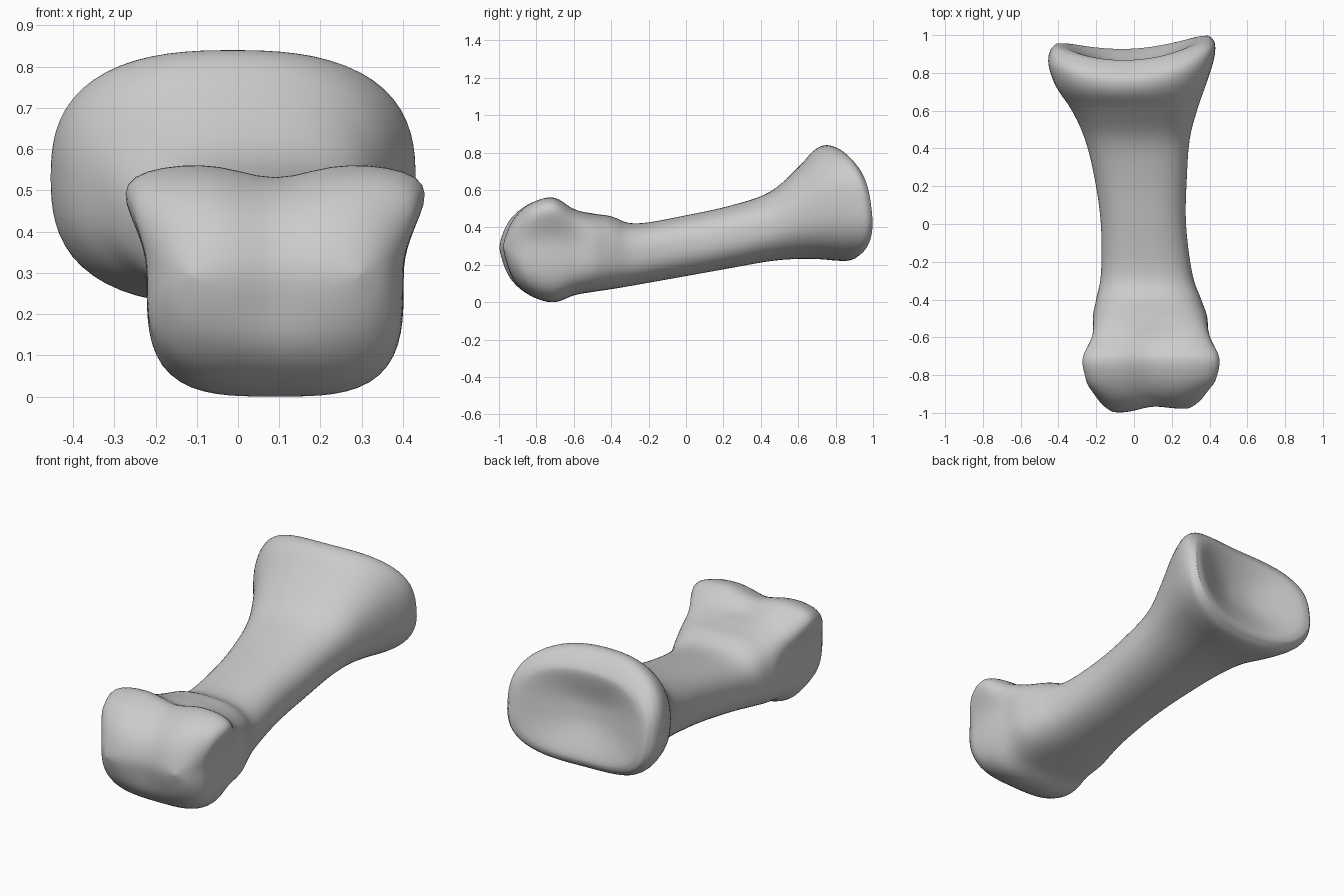
import bpy, bmesh, math

cube = bpy.data.objects.get("Cube")
if cube:
    bpy.data.objects.remove(cube, do_unlink=True)

# Cross-sections along the bone: y, left x, right x, bottom z, top z, squareness
STATIONS = [
    (-1.005, -.15, .33, .295, .295, 2.6),
    (-.97, -.23, .41, .165, .415, 3),
    (-.9, -.275, .45, .08, .495, 3.4),
    (-.8, -.28, .46, .02, .55, 3.4),
    (-.7, -.28, .46, 0, .565, 3.4),
    (-.6, -.27, .45, .037, .505, 3.2),
    (-.5, -.25, .42, .055, .475, 2.9),
    (-.4, -.205, .36, .07, .46, 2.7),
    (-.27, -.175, .31, .092, .42, 2.5),
    (0, -.175, .275, .14, .465, 2.4),
    (.25, -.21, .28, .185, .52, 2.4),
    (.45, -.26, .295, .22, .59, 2.4),
    (.6, -.33, .335, .232, .72, 2.4),
    (.7, -.415, .385, .23, .81, 2.5),
    (.78, -.453, .425, .222, .84, 2.6),
    (.84, -.445, .428, .225, .825, 2.7),
    (.885, -.415, .4, .255, .775, 2.7),
]
SIDES, STEPS = 72, 5


def spline(a, b, c, d, t):
    """Smooth blend from b to c."""
    return b + .5 * t * (c - a + t * (2*a - 5*b + 4*c - d + t * (3*(b - c) + d - a)))


def ramp(v, start, end):
    t = max(0, min(1, (v - start) / (end - start)))
    return t * t * (3 - 2 * t)


def shape(x, y, z):
    """Sculpt the two joint ends."""
    # Knuckle: waisted sides, flared upper edges and a central groove
    head = ramp(y, -.35, -.62)
    flare = .84 + 7.5 * max(0, z - .3) ** 2
    x = .09 + (x - .09) * (1 + head * (flare - 1))
    groove = math.exp(-((x - .09) / .11) ** 2) * ramp(y, -.5, -.68)
    z -= (z - .28) * .13 * groove * ramp(z, .1, .4)
    y_out = y - (y + .7) * .1 * groove * ramp(z, .02, .25)
    # Knuckle front: rounded corners, one lobe slightly further back
    front = ramp(y, -.8, -1)
    y_out += front * (.04 * ((x - .09) / .3) ** 4 + .02 * ramp(x, 0, .25))
    # Socket: tilted rim with corners swept backwards
    base = ramp(y, .55, .85)
    y_out += base * (.5 * x * x + .06 * x - .13 * (z - .53))
    return x, y_out, z


def ring(bm, section):
    y, x0, x1, z0, z1, power = section
    verts = []
    for i in range(SIDES):
        a = math.tau * i / SIDES
        c, s = math.cos(a), math.sin(a)
        r = (abs(c) ** power + abs(s) ** power) ** (-1 / power)
        verts.append(bm.verts.new(shape((x0 + x1) / 2 + (x1 - x0) / 2 * c * r, y,
                                        (z0 + z1) / 2 + (z1 - z0) / 2 * s * r)))
    return verts


# Interpolated sections; the front is mirrored so the knuckle closes roundly
y, x0, x1, z0, z1, power = STATIONS[1]
guides = [(y, x0, x1, z1, z0, power)] + STATIONS + [STATIONS[-1]]
sections = []
for four in zip(guides, guides[1:], guides[2:], guides[3:]):
    for j in range(STEPS):
        sections.append([spline(*vals, j / STEPS) for vals in zip(*four)])
sections.append(list(STATIONS[-1]))

# Concave socket face, shrinking rings that sink into the end
y, x0, x1, z0, z1, power = STATIONS[-1]
xc, zc, xr, zr = (x0 + x1) / 2, (z0 + z1) / 2, (x1 - x0) / 2, (z1 - z0) / 2
for s in (.97, .93, .88, .8, .7, .55, .4, .25, .1):
    lip = .014 * ramp(s, 1, .9)
    sink = .055 * ramp(s, .95, .1)
    sections.append([y + lip - sink, xc - xr * s, xc + xr * s,
                     zc - zr * s, zc + zr * s, power])

bm = bmesh.new()
rings = [ring(bm, sec) for sec in sections]
for a, b in zip(rings, rings[1:]):
    for i in range(SIDES):
        j = (i + 1) % SIDES
        bm.faces.new((a[i], a[j], b[j], b[i]))
bm.faces.new(rings[-1])
# Weld the flattened first ring into a closed seam
bmesh.ops.remove_doubles(bm, verts=rings[0], dist=.0005)
bmesh.ops.recalc_face_normals(bm, faces=bm.faces)

mesh = bpy.data.meshes.new("finger_bone")
bm.to_mesh(mesh)
bm.free()
bone = bpy.data.objects.new("finger_bone", mesh)
bpy.context.collection.objects.link(bone)

# Plain grey bone colour
grey = bpy.data.materials.new("bone_grey")
grey.use_nodes = True
color = (.6, .6, .6, 1)
grey.diffuse_color = color
grey.node_tree.nodes["Principled BSDF"].inputs["Base Color"].default_value = color
mesh.materials.append(grey)

# Soften the surface and shade it smooth
smooth = bone.modifiers.new("soften", "SMOOTH")
smooth.factor = .5
smooth.iterations = 3
bpy.context.view_layer.objects.active = bone
bone.select_set(True)
bpy.ops.object.shade_smooth_by_angle(angle=math.radians(50))
